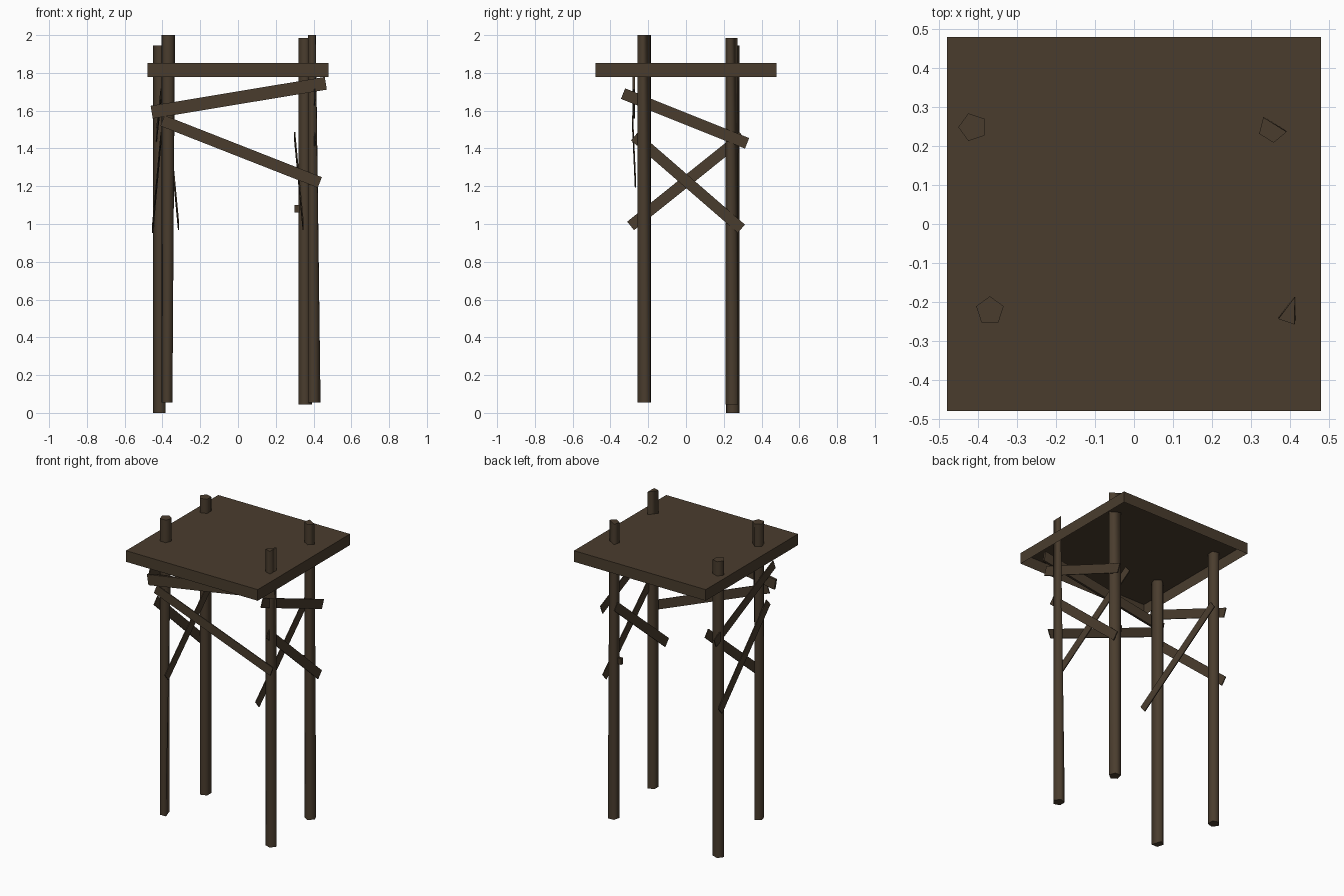
import bpy, bmesh, math
from mathutils import Vector

if "Cube" in bpy.data.objects:
    bpy.data.objects.remove(bpy.data.objects["Cube"])

wood = bpy.data.materials.new("dark brown wood")
wood.diffuse_color = (0.068, 0.046, 0.027, 1)
wood.use_nodes = True
wood.node_tree.nodes["Principled BSDF"].inputs["Base Color"].default_value = wood.diffuse_color


def finish(name, bm):
    me = bpy.data.meshes.new(name)
    bm.to_mesh(me)
    bm.free()
    me.materials.append(wood)
    ob = bpy.data.objects.new(name, me)
    bpy.context.collection.objects.link(ob)
    return ob


def box(name, centre, size, open_bottom=False):
    bm = bmesh.new()
    bmesh.ops.create_cube(bm, size=1)
    bmesh.ops.scale(bm, vec=size, verts=bm.verts)
    bmesh.ops.translate(bm, vec=centre, verts=bm.verts)
    bm.normal_update()
    if open_bottom:
        bmesh.ops.delete(bm, geom=[f for f in bm.faces if f.normal.z < -0.5], context='FACES_ONLY')
    return finish(name, bm)


# five-sided post; "top"/"bottom" list corners merged into the previous corner
def post(name, x, y, z0, z1, turn, top=(), bottom=(), r=0.037):
    bm = bmesh.new()
    rings = []
    for z, merged in ((z0, bottom), (z1, top)):
        ring = []
        for i in range(5):
            k = i - 1 if i in merged else i
            a = math.radians(turn + 72 * k)
            ring.append(bm.verts.new((x + r * math.cos(a), y + r * math.sin(a), z)))
        rings.append(ring)
    lo, hi = rings
    for i in range(5):
        j = (i + 1) % 5
        bm.faces.new((lo[i], lo[j], hi[j], hi[i])).smooth = True
    bm.faces.new(lo[::-1])
    bm.faces.new(hi)
    bmesh.ops.remove_doubles(bm, verts=bm.verts, dist=0.0005)
    bmesh.ops.recalc_face_normals(bm, faces=bm.faces)
    # keep the end caps crisp
    for e in bm.edges:
        if any(not f.smooth for f in e.link_faces):
            e.smooth = False
    return finish(name, bm)


# flat board between two points, thin along the outward direction
def plank(name, p0, p1, width, outward, thick=0.006):
    p0, p1 = Vector(p0), Vector(p1)
    d = (p1 - p0).normalized()
    w = d.cross(Vector(outward)).normalized()
    n = w.cross(d).normalized()
    bm = bmesh.new()
    ends = []
    for p in (p0, p1):
        ends.append([bm.verts.new(p + w * a * width / 2 + n * b * thick / 2)
                     for a, b in ((-1, -1), (1, -1), (1, 1), (-1, 1))])
    a, b = ends
    for i in range(4):
        j = (i + 1) % 4
        bm.faces.new((a[i], a[j], b[j], b[i]))
    bm.faces.new(a[::-1])
    bm.faces.new(b)
    bmesh.ops.recalc_face_normals(bm, faces=bm.faces)
    return finish(name, bm)


# platform: a shallow lid, open underneath
box("platform", (0, 0, 1.815), (0.957, 0.957, 0.073), open_bottom=True)

# legs
post("front_left_leg", -0.369, -0.222, 0.055, 2.0, 18, bottom=(0,))
post("back_left_leg", -0.413, 0.248, 0.0, 1.945, 36)
post("back_right_leg", 0.355, 0.245, 0.045, 1.985, -14, top=(1,))
post("front_right_leg", 0.400, -0.222, 0.055, 2.0, -73, top=(1, 3))

# front braces
plank("front_upper_brace", (-0.457, -0.277, 1.592), (0.465, -0.277, 1.745), 0.068, (0, -1, 0), 0.015)
plank("front_lower_brace", (-0.40, -0.283, 1.547), (0.433, -0.268, 1.22), 0.06, (0, -1, 0))

# side braces: two outside the legs and one inside, same layout on both sides
for side, out_f, out_b, in_f, in_b in (("right", 0.407, 0.388, 0.345, 0.300),
                                       ("left", -0.407, -0.452, -0.315, -0.360)):
    mid_b = out_b if side == "right" else -0.436
    plank(side + "_upper_brace", (out_f, -0.333, 1.69), (mid_b, 0.323, 1.427), 0.06, (1, 0, 0))
    plank(side + "_outer_cross", (out_f, -0.272, 1.465), (out_b, 0.293, 0.975), 0.058, (1, 0, 0))
    plank(side + "_inner_cross", (in_f, -0.293, 0.99), (in_b, 0.30, 1.465), 0.058, (1, 0, 0))

# small peg on the inner face of the back right leg
box("peg", (0.312, 0.235, 1.08), (0.025, 0.02, 0.04))
